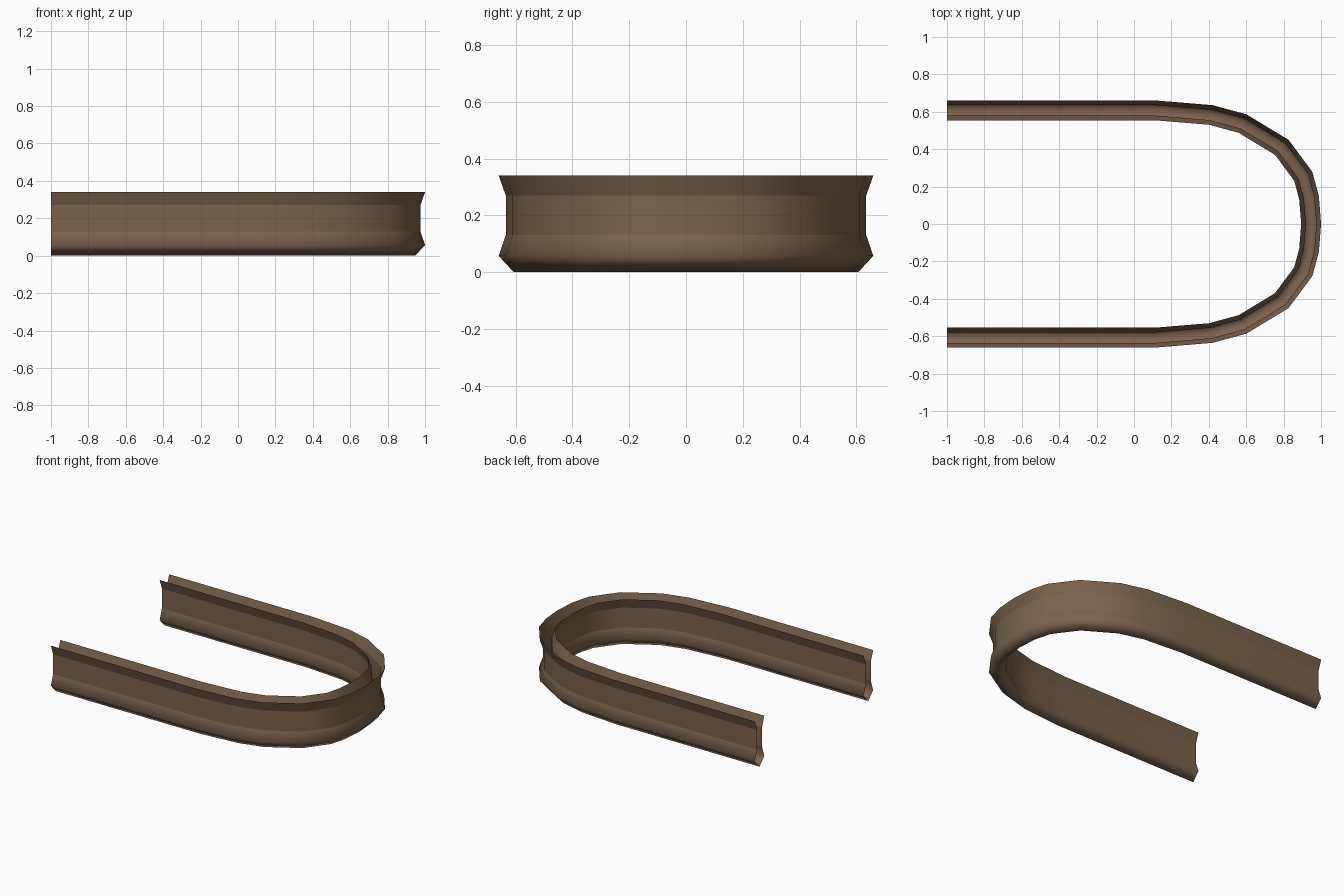
import bpy
import bmesh
from mathutils import Vector

if "Cube" in bpy.data.objects:
    bpy.data.objects.remove(bpy.data.objects["Cube"])

# Single brown material
brown = bpy.data.materials.new("brown")
brown.diffuse_color = (0.195, 0.125, 0.072, 1)
brown.use_nodes = True
brown.node_tree.nodes["Principled BSDF"].inputs["Base Color"].default_value = brown.diffuse_color

# Half of the U-shaped path, mirrored across y to finish it
half = [(-1, .607), (.12, .607), (.41, .583), (.58, .537),
        (.79, .41), (.905, .255), (.936, .14), (.947, 0)]
path = [Vector(p) for p in half] + [Vector((x, -y)) for x, y in half[-2::-1]]

# Open channel section: (outward offset, height), pointed keel in the middle
side = [(.053, .34), (.028, .27), (.028, .13), (.053, .057)]
section = side + [(0, 0)] + [(-u, z) for u, z in reversed(side)]


def mitre(i):
    """Outward offset direction at a path point."""
    dirs = [(path[j + 1] - path[j]).normalized()
            for j in (i - 1, i) if 0 <= j < len(path) - 1]
    normals = [Vector((-d.y, d.x)) for d in dirs]
    n = sum(normals, Vector((0, 0))).normalized()
    return n / n.dot(normals[0])


# Sweep the section along the path
bm = bmesh.new()
rows = []
for i, p in enumerate(path):
    n = mitre(i)
    rows.append([bm.verts.new((p.x + n.x * u, p.y + n.y * u, z)) for u, z in section])
for a, b in zip(rows, rows[1:]):
    for k in range(len(section) - 1):
        bm.faces.new((a[k], a[k + 1], b[k + 1], b[k])).smooth = True
    # Crisp folds where the flanges meet the straight walls
    for k in (1, 2, 6, 7):
        bm.edges.get((a[k], b[k])).smooth = False

bm.normal_update()
# Outside faces of the channel point outward
if rows and bm.faces[:][0].normal.y < 0:
    bmesh.ops.reverse_faces(bm, faces=bm.faces[:])

mesh = bpy.data.meshes.new("curved_channel")
bm.to_mesh(mesh)
bm.free()
mesh.materials.append(brown)
obj = bpy.data.objects.new("curved_channel", mesh)
bpy.context.collection.objects.link(obj)
